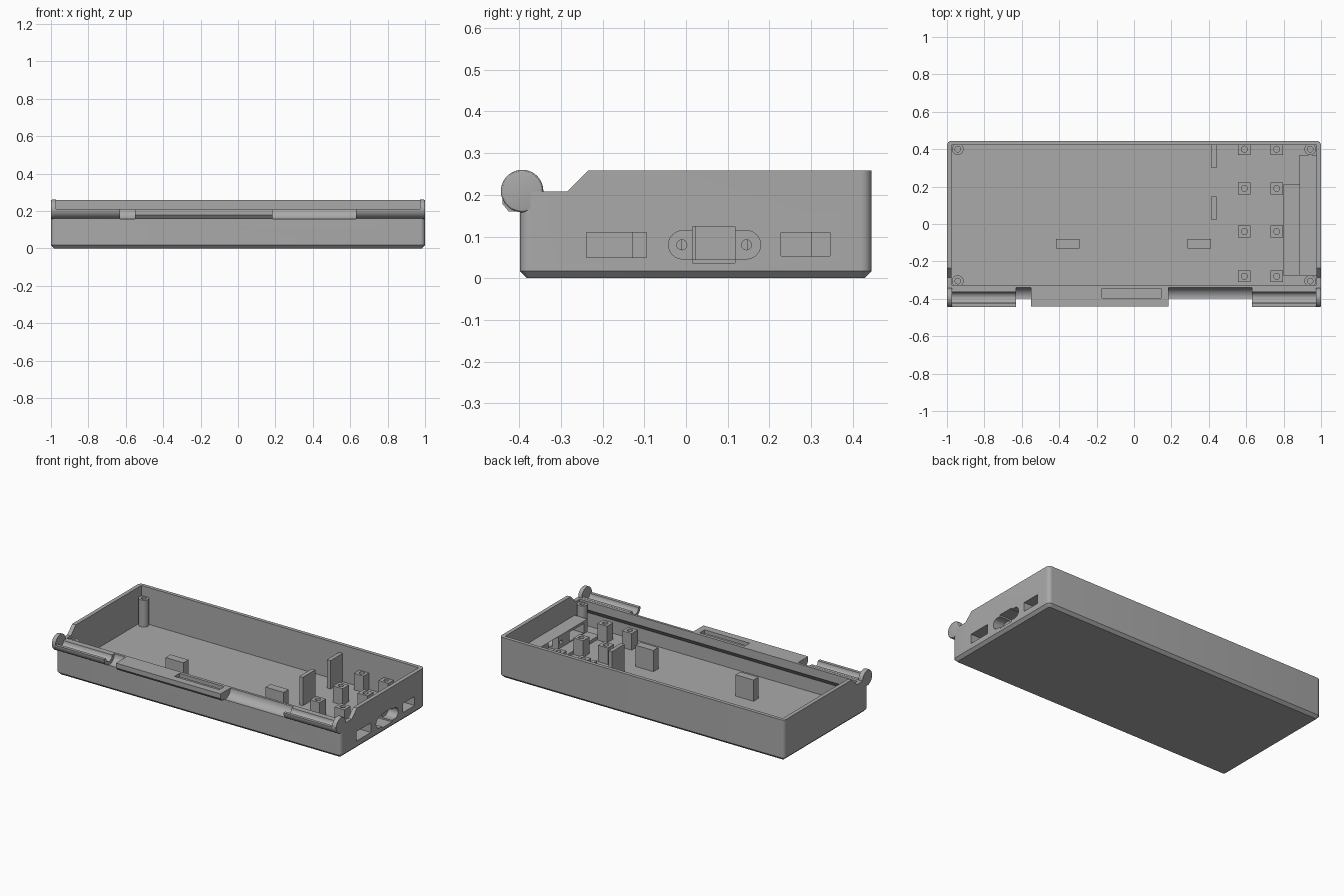
import bpy, bmesh, math
from mathutils import Matrix

old = bpy.data.objects.get("Cube")
if old:
    bpy.data.objects.remove(old, do_unlink=True)

GREY = (0.4, 0.4, 0.4, 1.0)
mat = bpy.data.materials.new("plain grey")
mat.use_nodes = True
mat.diffuse_color = GREY
bsdf = next(n for n in mat.node_tree.nodes if n.type == 'BSDF_PRINCIPLED')
bsdf.inputs["Base Color"].default_value = GREY
bsdf.inputs["Roughness"].default_value = 0.6


def finish(name, bm):
    bmesh.ops.recalc_face_normals(bm, faces=bm.faces)
    me = bpy.data.meshes.new(name)
    bm.to_mesh(me)
    bm.free()
    me.materials.append(mat)
    ob = bpy.data.objects.new(name, me)
    bpy.context.collection.objects.link(ob)
    return ob


def box(name, x0, x1, y0, y1, z0, z1):
    bm = bmesh.new()
    bmesh.ops.create_cube(bm, size=1)
    size = Matrix.Diagonal((x1 - x0, y1 - y0, z1 - z0, 1))
    place = Matrix.Translation(((x0 + x1) / 2, (y0 + y1) / 2, (z0 + z1) / 2))
    bmesh.ops.transform(bm, matrix=place @ size, verts=bm.verts)
    return finish(name, bm)


def prism_x(name, profile, x0, x1):
    """Extrude a (y, z) outline along x."""
    bm = bmesh.new()
    face = bm.faces.new([bm.verts.new((x0, y, z)) for y, z in profile])
    ext = bmesh.ops.extrude_face_region(bm, geom=[face])
    moved = [v for v in ext['geom'] if isinstance(v, bmesh.types.BMVert)]
    bmesh.ops.translate(bm, verts=moved, vec=(x1 - x0, 0, 0))
    return finish(name, bm)


def arc(cy, cz, r, a0=0, a1=360, n=32):
    """Points on an arc; a full turn leaves out the repeated end point."""
    count = n if abs(a1 - a0) >= 360 else n + 1
    angles = [math.radians(a0 + (a1 - a0) * i / n) for i in range(count)]
    return [(cy + r * math.cos(a), cz + r * math.sin(a)) for a in angles]


def peg(name, x, y, r, z0, z1):
    bm = bmesh.new()
    bmesh.ops.create_cone(bm, cap_ends=True, segments=24, radius1=r, radius2=r,
                          depth=z1 - z0, matrix=Matrix.Translation((x, y, (z0 + z1) / 2)))
    return finish(name, bm)


def cut(target, *cutters, keep=False):
    """Subtract the cutters and bake the result into the target."""
    for c in cutters:
        m = target.modifiers.new("cut", 'BOOLEAN')
        m.operation, m.solver, m.object = 'DIFFERENCE', 'EXACT', c
        c.hide_render = True
    dg = bpy.context.evaluated_depsgraph_get()
    dg.update()
    baked = bpy.data.meshes.new_from_object(target.evaluated_get(dg))
    target.modifiers.clear()
    target.data = baked
    if not keep:
        for c in cutters:
            bpy.data.objects.remove(c, do_unlink=True)


FLOOR, TOP, LIP = 0.025, 0.258, 0.208
HY, HZ = -0.393, 0.209            # hinge axis

# Tray body with rounded upright corners and a chamfered base
tray = box("tray", -1, 1, -0.398, 0.445, 0, TOP)
bm = bmesh.new()
bm.from_mesh(tray.data)
upright = [e for e in bm.edges if abs(e.verts[0].co.z - e.verts[1].co.z) > 0.1]
bmesh.ops.bevel(bm, geom=upright, offset=0.025, segments=6, profile=0.5, affect='EDGES')
base = [e for e in bm.edges if all(v.co.z < 0.001 for v in e.verts)]
bmesh.ops.bevel(bm, geom=base, offset=0.017, segments=1, affect='EDGES')
bm.to_mesh(tray.data)
bm.free()
cut(tray,
    box("cavity", -0.975, 0.975, -0.375, 0.422, FLOOR, 0.5),
    prism_x("front_slope", [(-0.235, TOP), (-0.285, LIP), (-0.6, LIP), (-0.6, 0.5), (-0.235, 0.5)],
            -1.1, 1.1))

# Inner lip along the front and the central latch plate
lip = prism_x("front_lip", [(-0.38, LIP), (-0.325, LIP), (-0.325, 0.155), (-0.38, 0.105)],
              -0.978, 0.978)
plate = prism_x("latch_plate", [(-0.345, LIP), (-0.44, LIP), (-0.44, 0.178), (-0.425, 0.16),
                                (-0.375, 0.16)], -0.55, 0.185)

# Hinge channels and latch groove
channels = [prism_x("hinge_channel", arc(HY, HZ, 0.053), a, b)
            for a, b in ((-0.63, -0.55), (0.185, 0.63))]
groove = box("latch_groove", -0.17, 0.145, -0.395, -0.345, 0.185, 0.3)
for part in (tray, lip):
    cut(part, *channels, groove, keep=True)
cut(plate, groove)
for c in channels:
    bpy.data.objects.remove(c, do_unlink=True)

# Hinge cradles with end discs, one at each side
trough = arc(HY, HZ, 0.05, 180, 360, 20) + arc(HY, HZ, 0.03, 360, 180, 16)
for side, label in ((1, "left"), (-1, "right")):
    x0, x1 = sorted((side * 0.63, side * 0.98))
    clear = prism_x("cradle_clearance", arc(HY, HZ, 0.045), x0, x1)
    cut(tray, clear, keep=True)
    cut(lip, clear)
    prism_x(label + "_hinge_cradle", trough, x0, x1)
    x0, x1 = sorted((side * 0.972, side * 1.0))
    disc = prism_x(label + "_hinge_disc", arc(HY, HZ, 0.051, n=40), x0, x1)
    bm = bmesh.new()
    bm.from_mesh(disc.data)
    rim = [e for e in bm.edges if all(abs(v.co.x) > 0.999 for v in e.verts)]
    bmesh.ops.bevel(bm, geom=rim, offset=0.007, segments=3, profile=0.5, affect='EDGES')
    bm.to_mesh(disc.data)
    bm.free()

# Connector shelf inside the left end, and its low step
shelf = box("connector_shelf", 0.885, 0.978, -0.275, 0.37, FLOOR - 0.005, 0.125)
box("connector_step", 0.80, 0.89, -0.275, 0.21, FLOOR - 0.005, 0.045)

# Port openings through the end wall
stadium = arc(0.145, 0.08, 0.034, -90, 90, 12) + arc(-0.008, 0.08, 0.034, 90, 270, 12)
ports = [box("port_a", 0.8, 1.1, -0.238, -0.095, 0.05, 0.11),
         box("port_b", 0.8, 1.1, 0.228, 0.345, 0.053, 0.11),
         box("port_c", 0.8, 1.1, 0.015, 0.117, 0.036, 0.124),
         prism_x("port_recess", stadium, 0.93, 1.1)]
ports += [prism_x("screw_hole", arc(y, 0.08, 0.012, n=16), 0.8, 1.1) for y in (-0.01, 0.145)]
cut(tray, *ports, keep=True)
cut(shelf, *ports)

# Square board posts with pilot holes
for x in (0.59, 0.763):
    for y in (0.40, 0.19, -0.04, -0.28):
        post = box("board_post", x - 0.034, x + 0.034, y - 0.031, y + 0.031, FLOOR - 0.005, 0.13)
        cut(post, peg("pilot_hole", x, y, 0.016, 0.06, 0.2))

# Round corner posts with pilot holes
for x in (-0.942, 0.942):
    for y in (0.40, -0.305):
        post = peg("corner_post", x, y, 0.031, FLOOR - 0.005, 0.195)
        cut(post, peg("pilot_hole", x, y, 0.015, 0.1, 0.3))

# Upright retaining tabs
for x in (-0.355, 0.348):
    box("front_tab", x - 0.063, x + 0.063, -0.13, -0.08, FLOOR - 0.005, 0.16)
for y in (0.085, 0.363):
    box("side_tab", 0.415, 0.44, y - 0.063, y + 0.063, FLOOR - 0.005, 0.205)

# Smooth shading with sharp edges kept
bpy.ops.object.select_all(action='DESELECT')
for ob in bpy.context.collection.objects:
    if ob.type == 'MESH' and mat.name in ob.data.materials:
        ob.select_set(True)
bpy.context.view_layer.objects.active = tray
bpy.ops.object.shade_smooth_by_angle(angle=math.radians(30))
